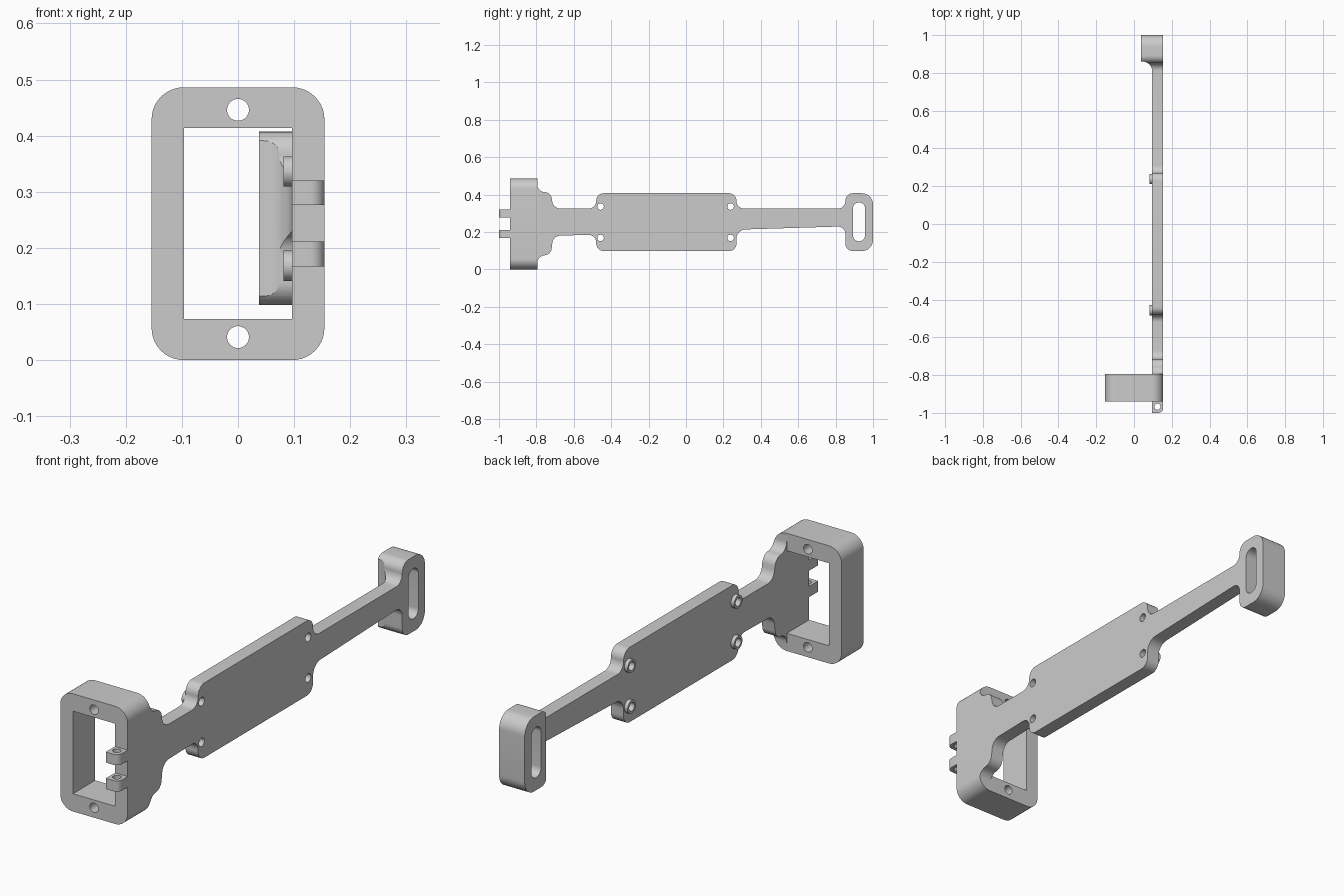
import bpy, bmesh, math
from mathutils import Vector

if "Cube" in bpy.data.objects:
    bpy.data.objects.remove(bpy.data.objects["Cube"], do_unlink=True)

mat = bpy.data.materials.new("light grey plastic")
mat.use_nodes = True
GREY = (0.6, 0.6, 0.6, 1)
mat.diffuse_color = GREY
mat.node_tree.nodes["Principled BSDF"].inputs["Base Color"].default_value = GREY

# Map a 2D profile point plus depth into space, by extrusion axis
PLACE = {
    "x": lambda u, v, d: (d, u, v),
    "y": lambda u, v, d: (u, d, v),
    "z": lambda u, v, d: (u, v, d),
}


def rounded(corners, steps=10):
    """Outline whose corners (u, v, radius) are replaced by arcs."""
    out, n = [], len(corners)
    for i, (u, v, r) in enumerate(corners):
        p = Vector((u, v))
        if r == 0:
            out.append(p)
            continue
        a = (Vector(corners[i - 1][:2]) - p).normalized()
        b = (Vector(corners[(i + 1) % n][:2]) - p).normalized()
        half = a.angle(b) / 2
        centre = p + (a + b).normalized() * (r / math.sin(half))
        start = p + a * (r / math.tan(half)) - centre
        end = p + b * (r / math.tan(half)) - centre
        sweep = start.angle_signed(end)
        for k in range(steps + 1):
            t = -sweep * k / steps
            out.append(centre + Vector((start.x * math.cos(t) - start.y * math.sin(t),
                                        start.x * math.sin(t) + start.y * math.cos(t))))
    return out


def box(u0, u1, v0, v1, r=0):
    return rounded([(u0, v0, r), (u1, v0, r), (u1, v1, r), (u0, v1, r)])


def circle(u, v, r, n=32):
    return [Vector((u + r * math.cos(k * math.tau / n), v + r * math.sin(k * math.tau / n)))
            for k in range(n)]


def prism(name, outline, axis, d0, d1):
    bm = bmesh.new()
    place = PLACE[axis]
    face = bm.faces.new([bm.verts.new(place(p.x, p.y, d0)) for p in outline])
    top = bmesh.ops.extrude_face_region(bm, geom=[face])["geom"]
    shift = Vector(place(0, 0, d1 - d0))
    bmesh.ops.translate(bm, vec=shift, verts=[g for g in top if isinstance(g, bmesh.types.BMVert)])
    bmesh.ops.recalc_face_normals(bm, faces=bm.faces[:])
    mesh = bpy.data.meshes.new(name)
    bm.to_mesh(mesh)
    bm.free()
    mesh.materials.append(mat)
    ob = bpy.data.objects.new(name, mesh)
    bpy.context.collection.objects.link(ob)
    return ob


def combine(ob, tool, operation="DIFFERENCE"):
    bpy.context.view_layer.objects.active = ob
    mod = ob.modifiers.new("shape", "BOOLEAN")
    mod.operation, mod.solver, mod.object = operation, "EXACT", tool
    bpy.ops.object.modifier_apply(modifier=mod.name)
    bpy.data.objects.remove(tool, do_unlink=True)


def smooth(ob):
    bpy.ops.object.select_all(action="DESELECT")
    ob.select_set(True)
    bpy.context.view_layer.objects.active = ob
    bpy.ops.object.shade_smooth_by_angle(angle=math.radians(30))


HALF, INNER, TOP = 0.154, 0.096, 0.486
FRONT, BACK = -0.94, -0.795

# Rectangular frame with window and two screw holes
frame = prism("frame", box(-HALF, HALF, 0, TOP, 0.057), "y", FRONT, BACK)
combine(frame, prism("window", box(-INNER, INNER, 0.073, 0.414), "y", -1.1, -0.6))
for z in (0.041, 0.446):
    combine(frame, prism("screw_hole", circle(0, z, 0.0195), "y", -1.1, -0.6))

# Arm: side outline running from the frame to the end loop
arm = prism("arm", rounded([
    (BACK, 0.475, 0), (BACK + 0.001, 0.416, 0.04), (-0.722, 0.41, 0.04), (-0.71, 0.325, 0.045),
    (-0.48, 0.325, 0.04), (-0.48, 0.407, 0.04), (0.27, 0.407, 0.04), (0.27, 0.325, 0.04),
    (0.852, 0.325, 0.04), (0.852, 0.407, 0.04), (0.852 + 0.148, 0.407, 0.06),
    (1, 0.098, 0.06), (0.852, 0.098, 0.04), (0.852, 0.23, 0.04),
    (0.27, 0.212, 0.05), (0.27, 0.098, 0.04), (-0.48, 0.098, 0.04), (-0.48, 0.185, 0.04),
    (-0.71, 0.18, 0.045), (-0.722, 0.08, 0.04), (BACK + 0.001, 0.07, 0.04), (BACK, 0.011, 0),
]), "x", 0, 0.2)
# Thin along its length, with a fillet widening into the end loop
plan = rounded([(INNER, -0.9, 0), (HALF, -0.9, 0), (HALF, 1.1, 0), (0.037, 1.1, 0),
                (0.037, 0.86, 0), (INNER, 0.86, 0.05)])
combine(arm, prism("plan", plan, "z", -0.1, 0.6), "INTERSECT")
# Root of the arm follows the rounded frame corners
combine(arm, prism("silhouette", box(-HALF - 0.00001, HALF + 0.00001, 0, TOP, 0.057), "y", -1.1, 1.1),
        "INTERSECT")
combine(arm, prism("slot", box(0.893, 0.957, 0.15, 0.358, 0.0315), "x", -0.1, 0.3))

# Mounting holes with raised collars on the inner face
for y, side in ((-0.457, "front"), (0.238, "rear")):
    for z, level in ((0.168, "lower"), (0.336, "upper")):
        combine(arm, prism("hole", circle(y, z, 0.0175), "x", 0, 0.3))
        collar = prism(f"{side}_{level}_collar", circle(y, z, 0.027), "x", 0.081, INNER + 0.01)
        combine(collar, prism("hole", circle(y, z, 0.0175), "x", 0, 0.3))
        smooth(collar)

# Hinge lugs on the front of the frame
for z, level in ((0.167, "lower"), (0.276, "upper")):
    lug = prism(f"{level}_hinge_lug", rounded([
        (INNER, -0.93, 0), (INNER, -1, 0), (HALF, -1, 0.025), (HALF, -0.93, 0)]), "z", z, z + 0.044)
    combine(lug, prism("pin_hole", circle(0.124, -0.967, 0.0165), "z", 0, 0.5))
    smooth(lug)

smooth(frame)
smooth(arm)
